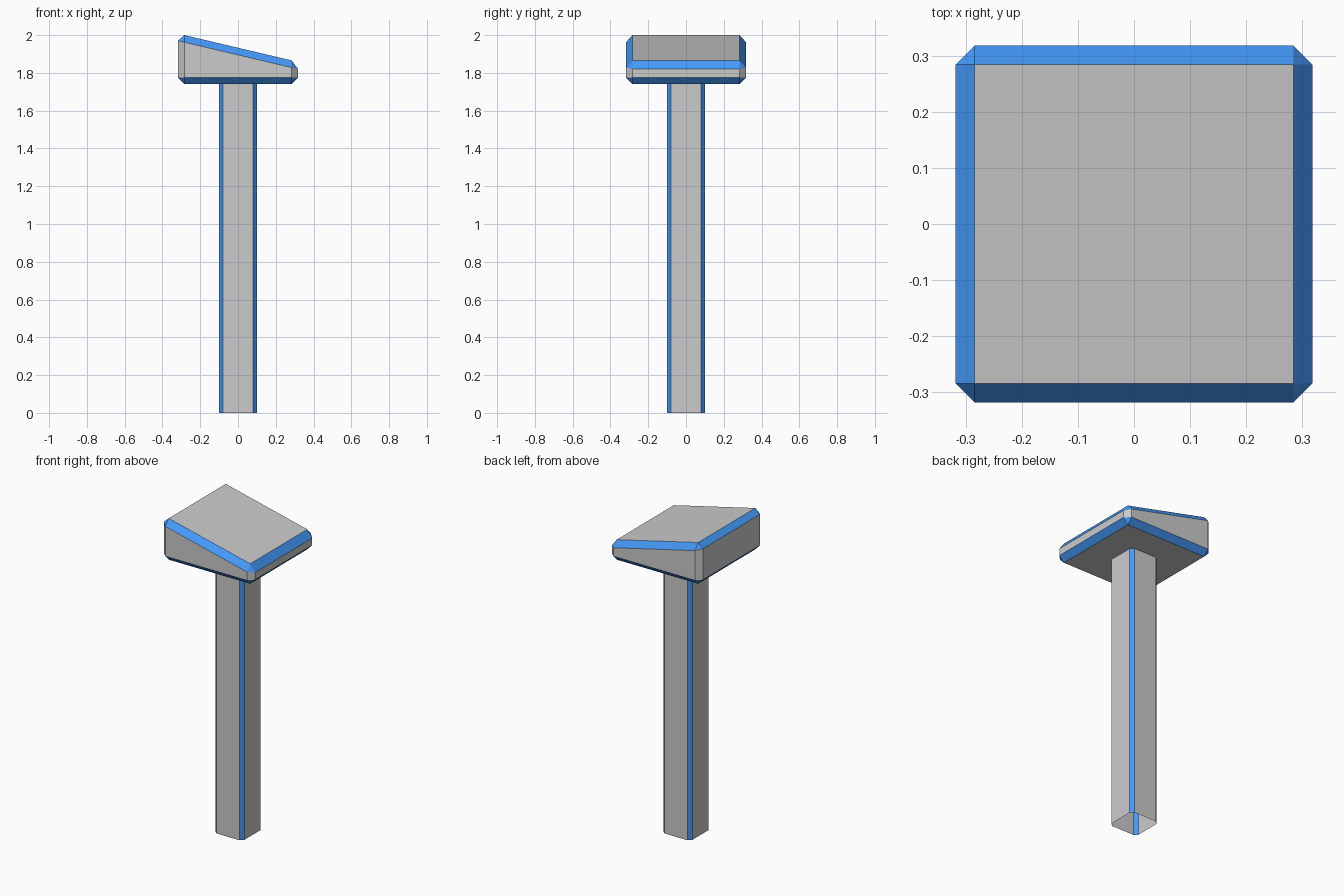
import bpy, bmesh

if "Cube" in bpy.data.objects:
    bpy.data.objects.remove(bpy.data.objects["Cube"])

blue = bpy.data.materials.new("blue_trim")
blue.diffuse_color = (0.06, 0.32, 0.95, 1)
blue.use_nodes = True
blue.node_tree.nodes["Principled BSDF"].inputs["Base Color"].default_value = blue.diffuse_color
grey = bpy.data.materials.new("grey_body")
grey.diffuse_color = (0.8, 0.8, 0.8, 1)
grey.use_nodes = True
grey.node_tree.nodes["Principled BSDF"].inputs["Base Color"].default_value = grey.diffuse_color


def octagon(a, c):
    """Square of half width a with its corners cut back to c."""
    return [(c, -a), (a, -c), (a, c), (c, a), (-c, a), (-a, c), (-a, -c), (-c, -a)]


def loft(name, rings, is_blue, caps):
    """Skin a stack of octagonal rings; is_blue(level, side) picks the trim faces."""
    bm = bmesh.new()
    loops = [[bm.verts.new(p) for p in ring] for ring in rings]
    for level, (lo, hi) in enumerate(zip(loops, loops[1:])):
        for i in range(8):
            j = (i + 1) % 8
            face = bm.faces.new((lo[i], lo[j], hi[j], hi[i]))
            face.material_index = int(is_blue(level, i))
    if caps:
        bm.faces.new(loops[0][::-1])
        bm.faces.new(loops[-1])
    # Collapsed corners of the square end rings become triangles
    bmesh.ops.remove_doubles(bm, verts=bm.verts, dist=1e-4)
    mesh = bpy.data.meshes.new(name)
    bm.to_mesh(mesh)
    bm.free()
    mesh.materials.append(grey)
    mesh.materials.append(blue)
    obj = bpy.data.objects.new(name, mesh)
    bpy.context.collection.objects.link(obj)


def ring(a, c, z, slope=0.0):
    return [(x, y, z + slope * x) for x, y in octagon(a, c)]


# Post: open-ended square tube with blue chamfered corners
loft("post", [ring(0.1, 0.08, 0), ring(0.1, 0.08, 1.74)],
     lambda level, side: side % 2 == 0, caps=False)

# Head: wedge with blue bevels around its flat bottom and sloping top
S = -0.236
loft("sloped_head",
     [ring(0.284, 0.284, 1.74), ring(0.318, 0.284, 1.775),
      ring(0.318, 0.284, 1.895, S), ring(0.284, 0.284, 1.933, S)],
     lambda level, side: level != 1, caps=True)
